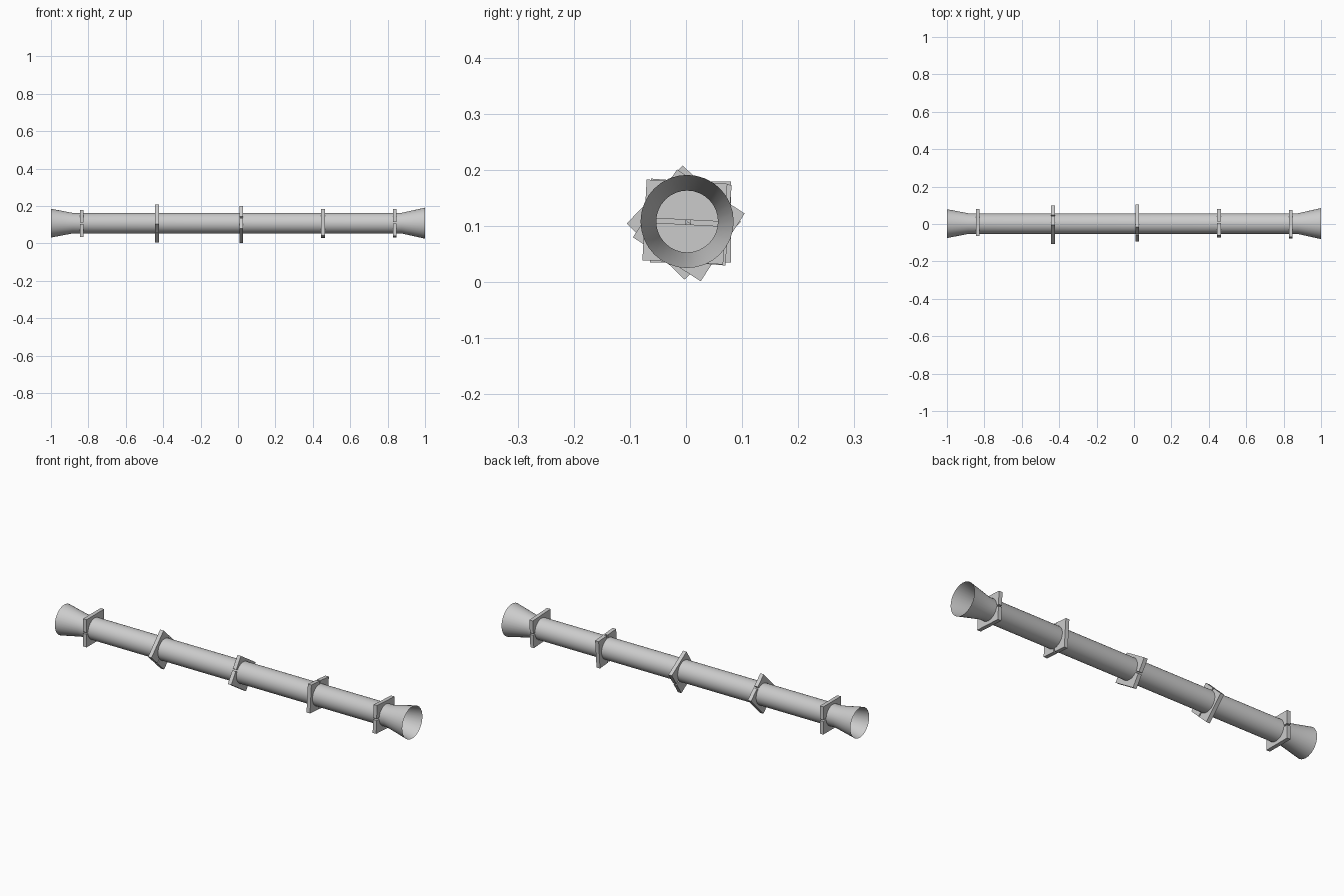
import bpy, bmesh, math
from mathutils import Matrix, Vector

if "Cube" in bpy.data.objects:
    bpy.data.objects.remove(bpy.data.objects["Cube"])

CY, CZ = 0.002, 0.108


def make_object(name, bm):
    mesh = bpy.data.meshes.new(name)
    bm.to_mesh(mesh)
    bm.free()
    ob = bpy.data.objects.new(name, mesh)
    bpy.context.collection.objects.link(ob)
    return ob


# Thin open pipe with flared mouths, lathed around the x axis
profile = [(-1.0, 0.077), (-0.885, 0.055), (0.875, 0.055), (1.0, 0.083)]
SEG = 32
bm = bmesh.new()
rings = []
for x, r in profile:
    rings.append([bm.verts.new((x, CY + r * math.cos(2 * math.pi * i / SEG),
                                CZ + r * math.sin(2 * math.pi * i / SEG)))
                  for i in range(SEG)])
for a, b in zip(rings, rings[1:]):
    for i in range(SEG):
        j = (i + 1) % SEG
        bm.faces.new((a[i], a[j], b[j], b[i]))
bmesh.ops.recalc_face_normals(bm, faces=bm.faces)
pipe = make_object("flared_pipe", bm)
bpy.context.view_layer.objects.active = pipe
pipe.select_set(True)
bpy.ops.object.shade_smooth_by_angle(angle=math.radians(30))


# Square brackets, each two half plates with a narrow gap between them
def bracket(name, x, y, z, degrees, size=0.144, gap=0.008, thick=0.02):
    bm = bmesh.new()
    half = (size - gap) / 2
    for s in (-1, 1):
        m = Matrix.Translation((0, 0, s * (gap + half) / 2)) @ Matrix.Diagonal((thick, size, half, 1))
        bmesh.ops.create_cube(bm, size=1, matrix=m)
    ob = make_object(name, bm)
    ob.location = Vector((x, y, z))
    ob.rotation_euler = (math.radians(degrees), 0, 0)


for i, args in enumerate([(-0.835, 0.008, 0.107, 0),
                          (-0.433, -0.004, 0.106, 46),
                          (0.018, 0.005, 0.101, -33),
                          (0.455, 0.004, 0.107, 85.5),
                          (0.838, -0.002, 0.107, -3)]):
    bracket("bracket_%d" % (i + 1), *args)
